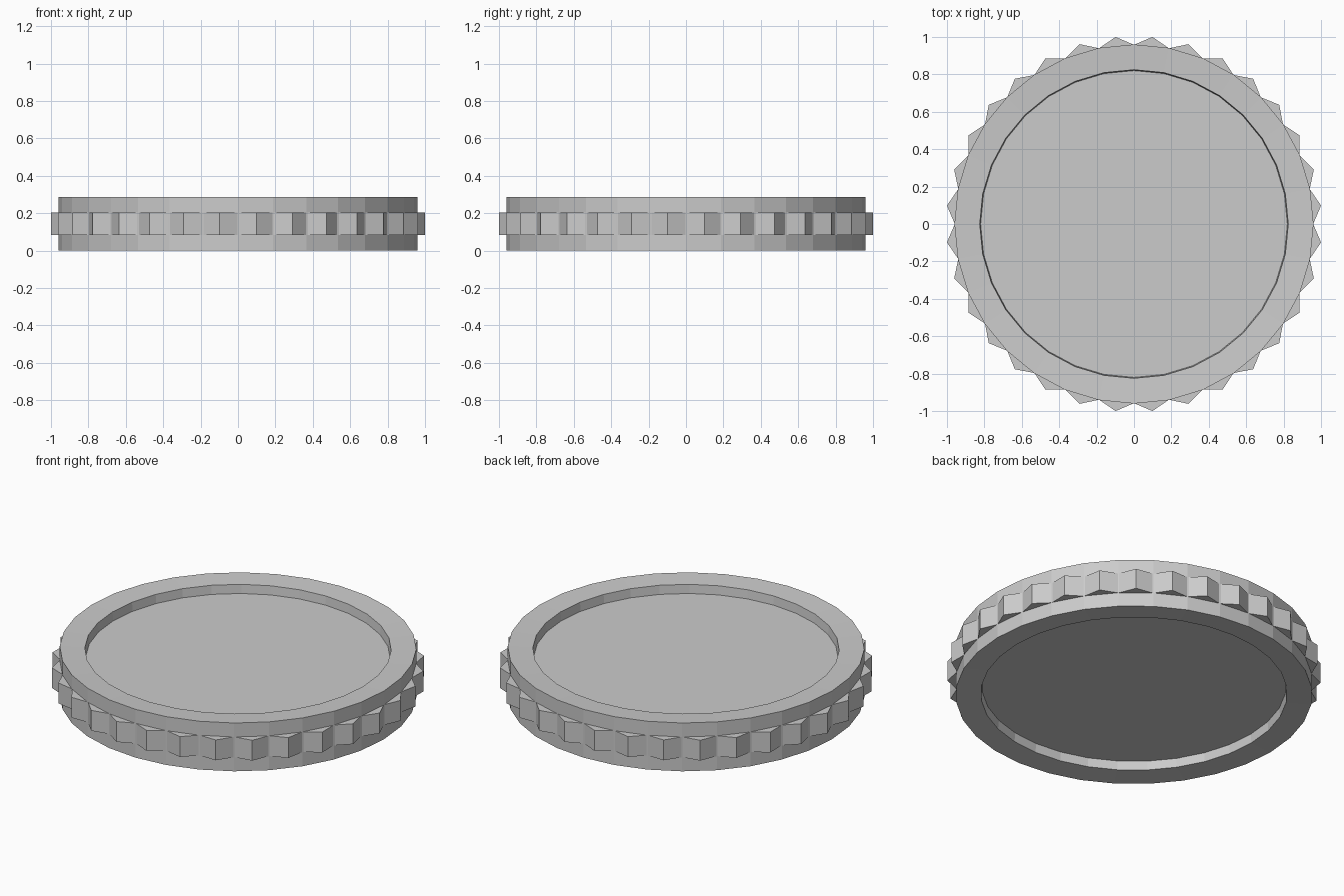
import bpy, bmesh
from math import cos, sin, pi

if "Cube" in bpy.data.objects:
    bpy.data.objects.remove(bpy.data.objects["Cube"])

N = 32            # sides of the disc and number of teeth
H = 0.287         # total thickness


def new_object(name, bm):
    bmesh.ops.recalc_face_normals(bm, faces=bm.faces)
    mesh = bpy.data.meshes.new(name)
    bm.to_mesh(mesh)
    bm.free()
    obj = bpy.data.objects.new(name, mesh)
    bpy.context.collection.objects.link(obj)
    return obj


def ring(bm, count, radius, z):
    # radius is a function of the step index
    return [bm.verts.new((radius(i) * cos(2 * pi * i / count),
                          radius(i) * sin(2 * pi * i / count), z))
            for i in range(count)]


def stack(name, count, levels):
    # Join rings in order and cap both ends
    bm = bmesh.new()
    rings = [ring(bm, count, r, z) for r, z in levels]
    for a, b in zip(rings, rings[1:]):
        for i in range(count):
            j = (i + 1) % count
            bm.faces.new((a[i], a[j], b[j], b[i]))
    bm.faces.new(rings[0])
    bm.faces.new(rings[-1])
    return new_object(name, bm)


# Coin body: recessed face on both sides, rim dished slightly inwards
profile = [(0.82, 0.06), (0.825, 0.008), (0.96, 0.0),
           (0.96, H), (0.825, H - 0.008), (0.82, H - 0.06)]
stack("disc_body", N, [(lambda i, r=r: r, z) for r, z in profile])

# Toothed band around the edge: alternating valleys and tips
tooth = lambda i: 1.0048 if i % 2 else 0.958
stack("toothed_band", 2 * N, [(tooth, 0.083), (tooth, H - 0.083)])
